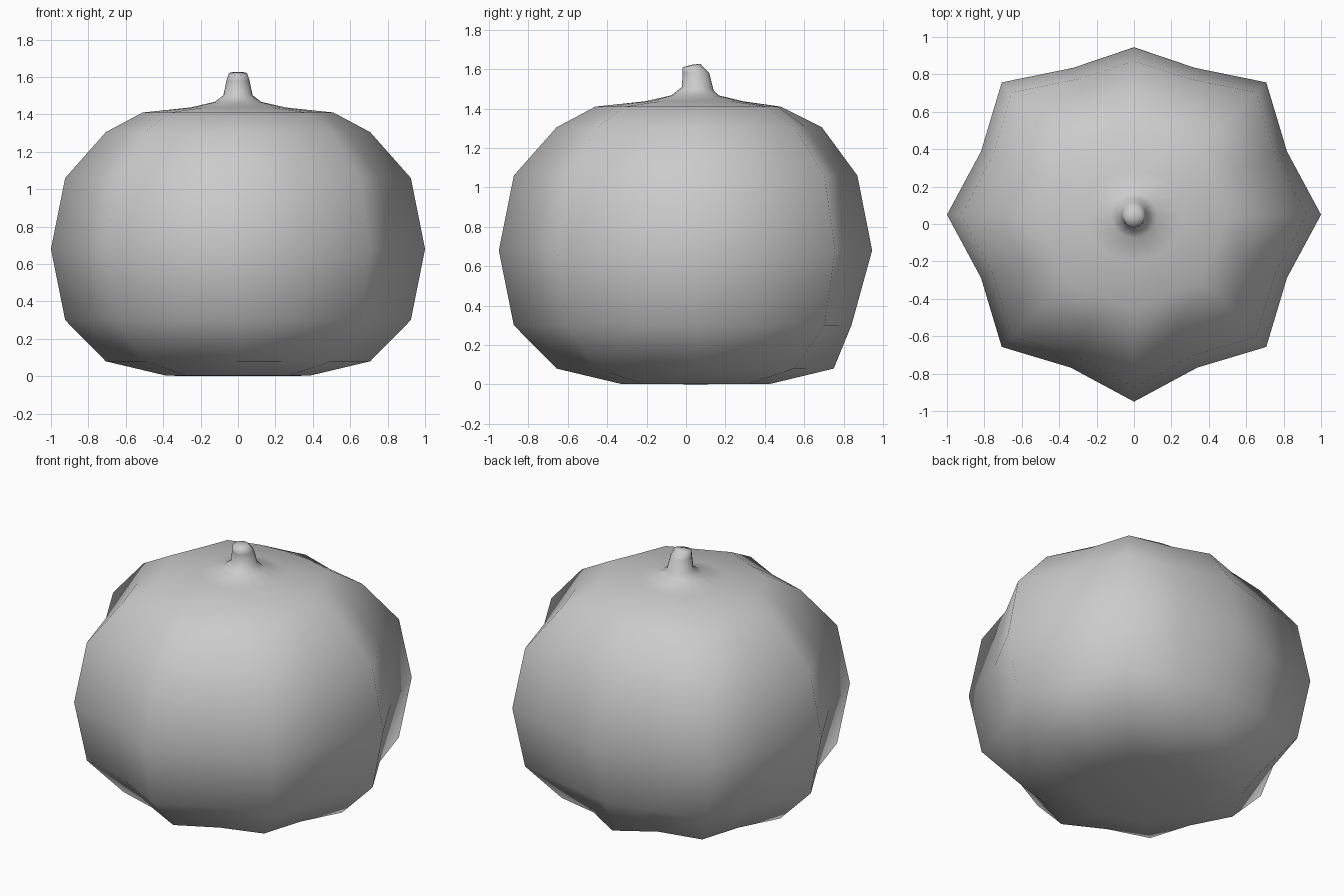
import bpy, bmesh
from math import sin, cos, pi

if "Cube" in bpy.data.objects:
    bpy.data.objects.remove(bpy.data.objects["Cube"])

SEG = 16      # eight ridges with a valley between each pair
CY = 0.05     # pumpkin axis sits slightly behind the centre


def loft(name, rings, bottom, top):
    """Skin closed rings of points, with a pole or flat cap at each end."""
    bm = bmesh.new()
    loops = [[bm.verts.new(p) for p in ring] for ring in rings]
    n = len(loops[0])
    for a, b in zip(loops, loops[1:]):
        for i in range(n):
            j = (i + 1) % n
            bm.faces.new((a[i], a[j], b[j], b[i]))
    for loop, pole in ((loops[0], bottom), (loops[-1], top)):
        v = bm.verts.new(pole)
        for i in range(n):
            bm.faces.new((loop[i], loop[(i + 1) % n], v))
    bmesh.ops.recalc_face_normals(bm, faces=bm.faces)
    for f in bm.faces:
        f.smooth = True
    me = bpy.data.meshes.new(name)
    bm.to_mesh(me)
    bm.free()
    ob = bpy.data.objects.new(name, me)
    bpy.context.collection.objects.link(ob)
    return ob


# Body profile: ridge radius, height, valley factor, back ridge radius
profile = [
    (0.383, 0.003, 0.93, 0.38),
    (0.707, 0.08, 0.89, 0.70),
    (0.924, 0.30, 0.885, 0.79),
    (1.000, 0.68, 0.885, 0.895),
    (0.924, 1.06, 0.885, 0.82),
    (0.707, 1.305, 0.89, 0.64),
    (0.510, 1.41, 0.92, 0.43),
    (0.255, 1.437, 0.98, 0.24),
    (0.125, 1.467, 1.0, 0.115),
]
rings = []
for r, z, valley, back in profile:
    ring = []
    for i in range(SEG):
        a = 2 * pi * i / SEG
        k = r
        if i % 2:
            k = r * valley
            if i in (3, 5):          # valleys beside the shallower back ridge
                k *= 0.96
        elif i == 4:
            k = back
        ring.append((k * cos(a), CY + k * sin(a), z))
    rings.append(ring)

# Stem rings: x radius, y radius, y centre, height, backward slope
for rx, ry, cy, z, slope in [
    (0.078, 0.08, 0.06, 1.502, -0.10),
    (0.062, 0.068, 0.05, 1.58, 0.0),
    (0.050, 0.046, 0.027, 1.618, 0.2),
]:
    ring = []
    for i in range(SEG):
        a = 2 * pi * i / SEG
        ring.append((rx * cos(a), cy + ry * sin(a), z + slope * ry * sin(a)))
    rings.append(ring)

# Pumpkin body running up into its stem
loft("pumpkin", rings, (0, CY, 0), (0, 0.027, 1.622))
